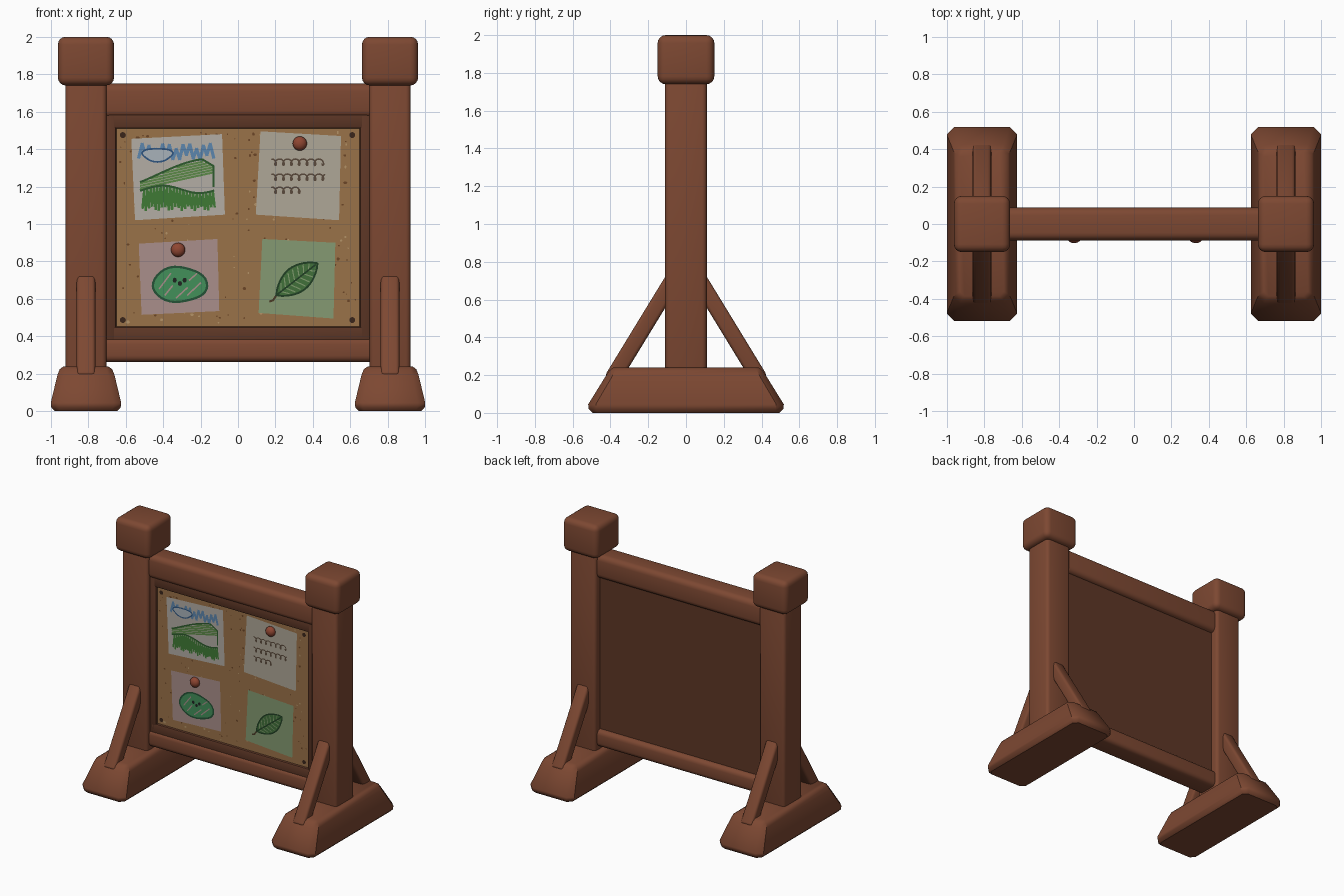
import bpy, bmesh, math, random
from math import sin, cos, pi

if "Cube" in bpy.data.objects:
    bpy.data.objects.remove(bpy.data.objects["Cube"])

random.seed(4)
mats = {}


def mat(hexcol):
    if hexcol not in mats:
        m = bpy.data.materials.new("colour_" + hexcol)
        rgb = [int(hexcol[i:i + 2], 16) / 255 for i in (0, 2, 4)]
        m.diffuse_color = [((c + 0.055) / 1.055) ** 2.4 if c > 0.04 else c / 12.92 for c in rgb] + [1]
        m.use_nodes = True
        m.node_tree.nodes["Principled BSDF"].inputs["Base Color"].default_value = m.diffuse_color
        mats[hexcol] = m
    return mats[hexcol]


def finish(name, bm, colour, bevel=0.0, segs=3, smooth=True):
    bmesh.ops.recalc_face_normals(bm, faces=bm.faces)
    if bevel:
        bmesh.ops.bevel(bm, geom=bm.edges[:], offset=bevel, segments=segs, profile=0.5,
                        affect='EDGES', clamp_overlap=True)
    me = bpy.data.meshes.new(name)
    bm.to_mesh(me)
    bm.free()
    ob = bpy.data.objects.new(name, me)
    bpy.context.collection.objects.link(ob)
    me.materials.append(mat(colour))
    if smooth:
        bpy.ops.object.select_all(action='DESELECT')
        ob.select_set(True)
        bpy.context.view_layer.objects.active = ob
        bpy.ops.object.shade_smooth_by_angle(angle=math.radians(40))
    return ob


def loft(name, rings, colour, bevel=0.0, segs=3):
    bm = bmesh.new()
    vs = [[bm.verts.new(p) for p in r] for r in rings]
    n = len(vs[0])
    for a, b in zip(vs, vs[1:]):
        for i in range(n):
            bm.faces.new((a[i], a[(i + 1) % n], b[(i + 1) % n], b[i]))
    bm.faces.new(vs[0])
    bm.faces.new(vs[-1])
    return finish(name, bm, colour, bevel, segs)


def box(name, x0, x1, y0, y1, z0, z1, colour, bevel=0.0, segs=3):
    rings = [[(x0, y0, z), (x1, y0, z), (x1, y1, z), (x0, y1, z)] for z in (z0, z1)]
    return loft(name, rings, colour, bevel, segs)


def flat(name, polys, y, colour):
    """Thin front-facing shapes given as (x, z) outlines."""
    me = bpy.data.meshes.new(name)
    verts, faces = [], []
    for p in polys:
        faces.append(range(len(verts), len(verts) + len(p)))
        verts += [(x, y, z) for x, z in p]
    me.from_pydata(verts, [], [list(f) for f in faces])
    me.materials.append(mat(colour))
    bpy.context.collection.objects.link(bpy.data.objects.new(name, me))


def stroke(pts, w=0.01):
    out = []
    for (ax, az), (bx, bz) in zip(pts, pts[1:]):
        d = math.hypot(bx - ax, bz - az) or 1
        tx, tz = (bx - ax) / d * w / 2, (bz - az) / d * w / 2
        ax, az, bx, bz = ax - tx * .6, az - tz * .6, bx + tx * .6, bz + tz * .6
        out.append([(ax + tz, az - tx), (bx + tz, bz - tx), (bx - tz, bz + tx), (ax - tz, az + tx)])
    return out


def ellipse(cx, cz, rx, rz, n=24, wob=0.0):
    return [(cx + rx * cos(2 * pi * i / n) * (1 + wob * sin(6 * pi * i / n)),
             cz + rz * sin(2 * pi * i / n) * (1 + wob * sin(6 * pi * i / n))) for i in range(n)]


WOOD, DARK = "7D4832", "5E3726"

# Posts, caps, feet and braces on both sides
for s, side in ((-1, "left"), (1, "right")):
    c = 0.812 * s
    box(side + "_post", c - .11, c + .11, -.11, .11, .2, 1.78, WOOD, .025)
    box(side + "_post_cap", c - .15, c + .15, -.15, .15, 1.74, 2.0, WOOD, .042, 4)
    rings = []
    for z, hx, hy, k in ((0, .165, .495, .03), (.02, .185, .515, .04), (.045, .188, .518, .04),
                         (.195, .152, .425, .035), (.225, .14, .405, .03), (.24, .118, .385, .025)):
        rings.append([(c + x, y, z) for x, y in (
            (hx - k, -hy), (hx, -hy + k), (hx, hy - k), (hx - k, hy),
            (-hx + k, hy), (-hx, hy - k), (-hx, -hy + k), (-hx + k, -hy))])
    loft(side + "_foot", rings, WOOD)
    for d, end in ((-1, "front"), (1, "back")):
        prof = [(.08, .77), (.43, .197), (.357, .152), (.08, .605)]
        loft(f"{side}_{end}_brace", [[(c + x, d * y, z) for y, z in prof] for x in (-.05, .05)],
             WOOD, .018)

# Rails between the posts
box("top_rail", -.74, .74, -.087, .087, 1.567, 1.75, WOOD, .04, 4)
box("bottom_rail", -.74, .74, -.087, .087, .262, .393, WOOD, .035, 4)

# Back board, inner frame and cork sheet
box("back_board", -.72, .72, -.045, .05, .35, 1.6, DARK)
for s, side in ((-1, "left"), (1, "right")):
    a, b = sorted((s * .65, s * .72))
    box(side + "_frame_strip", a, b, -.077, -.03, .37, 1.59, DARK, .012, 2)
box("top_frame_strip", -.7, .7, -.077, -.03, 1.51, 1.6, DARK, .012, 2)
box("bottom_frame_strip", -.7, .7, -.077, -.03, .36, .452, DARK, .012, 2)
box("cork_sheet", -.66, .66, -.06, -.04, .44, 1.52, "9A7248")

# Cork speckles
for name, col, n in (("dark_cork_specks", "6B4526", 150), ("light_cork_specks", "B59468", 70)):
    specks = []
    for _ in range(n):
        r = random.uniform(.003, .009)
        specks.append(ellipse(random.uniform(-.63, .63), random.uniform(.47, 1.49),
                              r * random.uniform(.6, 1.4), r, 6))
    flat(name, specks, -.0612, col)

# Corner nails
flat("corner_nails", [ellipse(x, z, .016, .016, 12) for x in (-.615, .61) for z in (.487, 1.475)],
     -.0618, "3A251A")

# Paper sheets
P = -.0635
flat("landscape_paper", [[(-.55, 1.02), (-.07, 1.05), (-.085, 1.48), (-.57, 1.455)]], P, "B3AEA5")
flat("note_paper", [[(.095, 1.05), (.54, 1.02), (.55, 1.47), (.12, 1.495)]], P, "AFA797")
flat("creature_paper", [[(-.515, .515), (-.1, .535), (-.11, .92), (-.53, .895)]], P, "AA8F8B")
flat("leaf_paper", [[(.11, .525), (.51, .495), (.52, .90), (.13, .92)]], P, "859A72")

# Landscape drawing: sky scribble, cloud and two hills
sky = [(-.53 + .4 * i / 22, 1.385 + (.03 if i % 2 else -.03) + .015 * sin(i)) for i in range(23)]
flat("sky_scribble", stroke(sky, .017), P - .001, "5C86AE")
flat("cloud_fill", [ellipse(-.43, 1.37, .08, .035, 24, .1)], P - .0015, "A9B2BA")
cl = ellipse(-.43, 1.37, .08, .035, 24, .1)
flat("cloud_outline", stroke(cl + cl[:1], .009), P - .002, "2F5580")


def ridge(x):
    return 1.225 + .125 * sin(pi * (min(max((x + .52) / .72, 0), 1)) ** 1.1) if x < -.19 \
        else 1.345 - .6 * (x + .19)


def mid(x):
    return 1.185 + .02 * sin((x + .5) * 16)


xs = [-.52 + .39 * i / 20 for i in range(21)]
back = []
for i in range(9):
    z = 1.19 + .014 * i
    line = [(x, z + .22 * (x + .52)) for x in xs]
    back += stroke([p for p in line if mid(p[0]) < p[1] < ridge(p[0]) - .004], .011)
flat("back_hill_hatching", back, P - .001, "5C8A48")
flat("back_hill_outline", stroke([(x, ridge(x)) for x in xs] + [(-.13, 1.2)], .011), P - .002, "2C5A2C")
front = [(-.51 + .385 * i / 44, mid(-.51 + .385 * i / 44) - .008 if i % 2 else
          1.085 + .012 * sin(i * 2.3)) for i in range(45)]
flat("front_hill_scribble", stroke(front, .013), P - .0015, "3F7A35")
flat("front_hill_outline", stroke([(x, mid(x)) for x in xs], .011), P - .0025, "2C5A2C")

# Wavy scribble lines on the note
for k, (x0, x1, z) in enumerate(((.18, .46, 1.33), (.18, .47, 1.25), (.18, .34, 1.18))):
    n = int((x1 - x0) * 350)
    pts = []
    for i in range(n + 1):
        a = i / n * (x1 - x0) / .042 * 2 * pi
        pts.append((x0 + (x1 - x0) * i / n + .013 * sin(a), z + .017 * cos(a)))
    flat(f"note_scribble_{k + 1}", stroke(pts, .008), P - .001, "5A4A3C")

# Round creature drawing
blob = [(-.31 + .145 * cos(a), .67 + (.1 if sin(a) > 0 else .085) * sin(a) * (1 + .06 * cos(3 * a)))
        for a in (2 * pi * i / 32 for i in range(32))]
flat("creature_fill", [blob], P - .001, "42905A")
gaps = [((-.42, .655), (-.36, .735)), ((-.39, .62), (-.35, .67)), ((-.33, .605), (-.27, .66)),
        ((-.27, .62), (-.2, .685)), ((-.26, .70), (-.22, .735))]
flat("creature_gaps", [q for a, b in gaps for q in stroke([a, b], .008)], P - .0015, "AA8F8B")
flat("creature_outline", stroke(blob + blob[:1], .012), P - .002, "245236")
flat("creature_face", [ellipse(x, z, .011, .013, 12) for x, z in
                       ((-.338, .70), (-.31, .682), (-.285, .70))], P - .0025, "1E2420")

# Leaf drawing
ca, sa = cos(.66), sin(.66)


def leaf(t, v):
    return (.205 + t * .278 * ca - v * sa, .62 + t * .278 * sa + v * ca)


ts = [i / 14 for i in range(15)]
edge = [leaf(t, -.068 * sin(pi * t) ** .8) for t in ts] + \
       [leaf(t, .068 * sin(pi * t) ** .8) for t in ts[-2:0:-1]]
flat("leaf_fill", [edge], P - .001, "41703A")
veins = []
for i in range(1, 8):
    t = i / 9
    w = .055 * sin(pi * (t + .08)) ** .8
    for s in (-1, 1):
        veins += stroke([leaf(t, 0), leaf(t + .1, s * w)], .006)
flat("leaf_veins", veins, P - .0015, "7F9A6C")
flat("leaf_outline", stroke(edge + edge[:1], .010) + stroke([leaf(0, 0), leaf(.95, 0)], .009),
     P - .002, "203F24")
flat("leaf_stem", stroke([(.17, .587), (.187, .592), (.207, .622)], .011), P - .002, "4A3A25")

# Round push pins
for name, x, z in (("note_pin", .33, 1.43), ("creature_pin", -.32, .862)):
    bm = bmesh.new()
    bmesh.ops.create_uvsphere(bm, u_segments=24, v_segments=14, radius=.038)
    for v in bm.verts:
        v.co = (v.co.x + x, v.co.y * .8 - .072, v.co.z + z)
    finish(name, bm, "8F4632")
